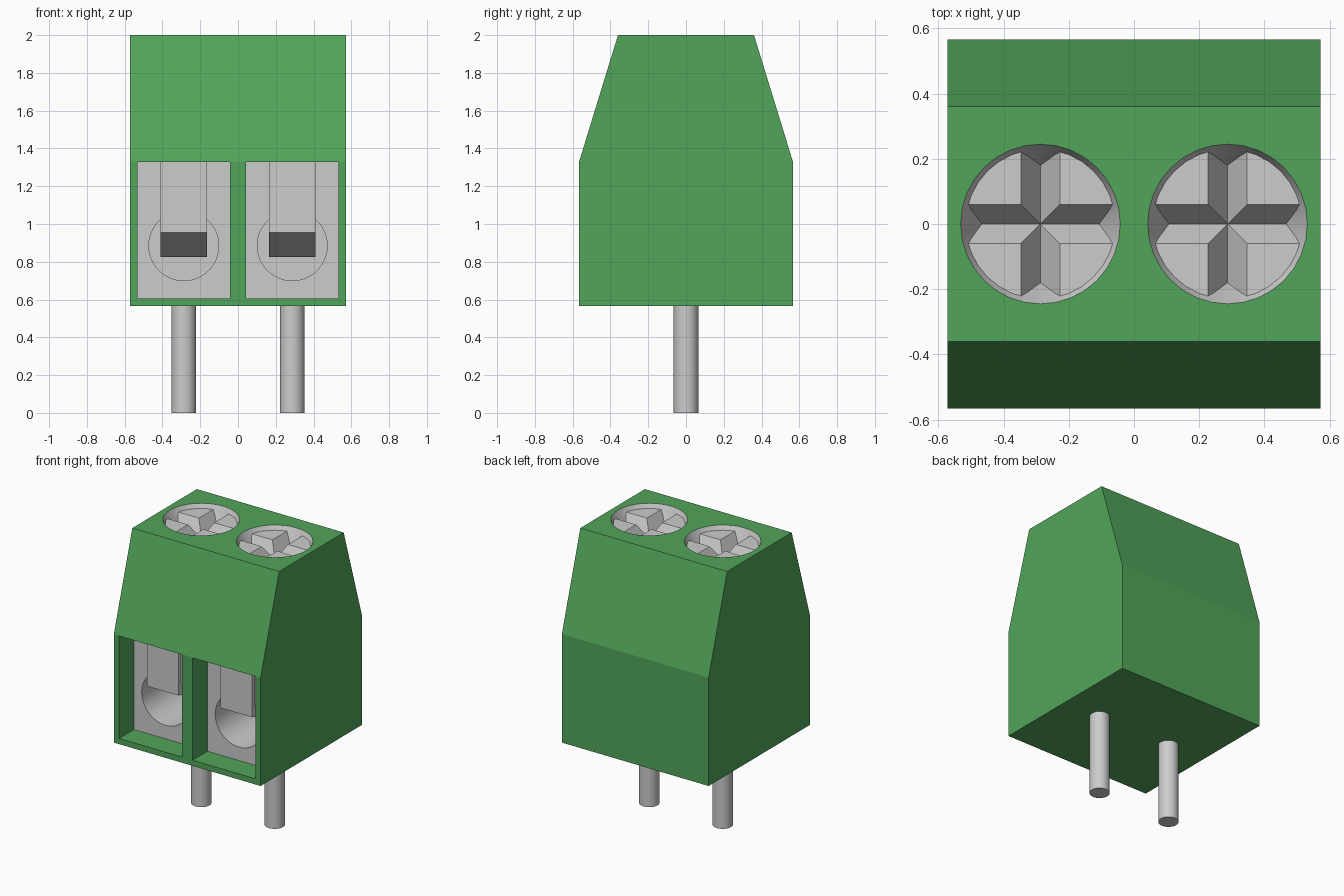
import bpy, bmesh, math

cube = bpy.data.objects.get("Cube")
if cube:
    bpy.data.objects.remove(cube, do_unlink=True)


def material(name, rgb):
    m = bpy.data.materials.new(name)
    m.use_nodes = True
    m.diffuse_color = (*rgb, 1)
    m.node_tree.nodes["Principled BSDF"].inputs["Base Color"].default_value = (*rgb, 1)
    return m


GREEN = material("green plastic", (0.084, 0.376, 0.102))
METAL = material("grey metal", (0.604, 0.604, 0.604))


def finish(name, bm, mat=None):
    bmesh.ops.recalc_face_normals(bm, faces=bm.faces)
    mesh = bpy.data.meshes.new(name)
    bm.to_mesh(mesh)
    bm.free()
    ob = bpy.data.objects.new(name, mesh)
    bpy.context.collection.objects.link(ob)
    if mat:
        mesh.materials.append(mat)
    return ob


def loft(name, lower, upper, mat=None):
    """Solid between two rings of points with equal counts."""
    bm = bmesh.new()
    a = [bm.verts.new(p) for p in lower]
    b = [bm.verts.new(p) for p in upper]
    bm.faces.new(a)
    bm.faces.new(b)
    n = len(a)
    for i in range(n):
        j = (i + 1) % n
        bm.faces.new((a[i], a[j], b[j], b[i]))
    return finish(name, bm, mat)


def side_prism(name, profile, x0, x1, mat=None):
    """Extrude a (y, z) profile along x."""
    return loft(name, [(x0, y, z) for y, z in profile],
                [(x1, y, z) for y, z in profile], mat)


def box(name, x0, x1, y0, y1, z0, z1, mat=None):
    return side_prism(name, [(y0, z0), (y1, z0), (y1, z1), (y0, z1)], x0, x1, mat)


def ring(r, n=32):
    return [(r * math.cos(math.tau * i / n), r * math.sin(math.tau * i / n)) for i in range(n)]


def upright_cylinder(name, x, r, z0, z1, mat=None):
    return loft(name, [(x + u, v, z0) for u, v in ring(r)],
                [(x + u, v, z1) for u, v in ring(r)], mat)


def cut(ob, cutter):
    mod = ob.modifiers.new("cut", 'BOOLEAN')
    mod.operation = 'DIFFERENCE'
    mod.solver = 'EXACT'
    mod.object = cutter
    cutter.hide_render = True
    activate(ob)
    bpy.ops.object.modifier_apply(modifier=mod.name)
    bpy.data.objects.remove(cutter, do_unlink=True)


def activate(ob):
    bpy.ops.object.select_all(action='DESELECT')
    ob.select_set(True)
    bpy.context.view_layer.objects.active = ob


def smooth(ob):
    activate(ob)
    bpy.ops.object.shade_smooth_by_angle(angle=math.radians(30))


PITCH = 0.287                     # half spacing of the two poles
POCKET_Z0, POCKET_Z1 = 0.605, 1.328
BLOCK_FRONT, BLOCK_BACK = -0.40, 0.20
SCREW_R, VALLEY_R = 0.245, 0.18   # recess radius at the top and at the groove bottom
VALLEY_Z, HEAD_Z, TOP = 1.87, 1.97, 2.0
GROOVE = 0.06                     # half width of the cross grooves

# Housing with sloped shoulders
body = side_prism("housing", [(-0.566, 0.565), (0.566, 0.565), (0.566, 1.33),
                              (0.36, TOP), (-0.36, TOP), (-0.566, 1.33)],
                  -0.573, 0.573, GREEN)

for side, x in (("right", -PITCH), ("left", PITCH)):
    # Wire pocket and screw hole in the housing
    cut(body, box("pocket_cutter", x - 0.245, x + 0.245, -0.8, BLOCK_BACK,
                  POCKET_Z0, POCKET_Z1))
    cut(body, upright_cylinder("screw_cutter", x, SCREW_R, 1.84, 2.1))

    # Clamp block with a round wire hole
    block = box(side + "_clamp_block", x - 0.245, x + 0.245, BLOCK_FRONT, BLOCK_BACK,
                POCKET_Z0, POCKET_Z1, METAL)
    hole = [(x + u, v + 0.885) for u, v in ring(0.185, 48)]
    cut(block, loft("wire_hole_cutter", [(u, -0.7, v) for u, v in hole],
                    [(u, 0.05, v) for u, v in hole]))
    smooth(block)

    # Pressure tab, sloping down into the wire hole
    side_prism(side + "_pressure_tab", [(-0.43, POCKET_Z1), (-0.43, 0.955),
                                        (0.0, 0.825), (0.0, POCKET_Z1)],
               x - 0.122, x + 0.122, METAL)

    # Screw recess: a revolved shallow cup with a conical wall
    bm = bmesh.new()
    profile = [(SCREW_R, 1.845), (SCREW_R, TOP), (VALLEY_R, VALLEY_Z)]
    rings = [[bm.verts.new((x + u, v, z)) for u, v in ring(r)] for r, z in profile]
    for a, b in zip(rings, rings[1:]):
        for i in range(32):
            j = (i + 1) % 32
            bm.faces.new((a[i], a[j], b[j], b[i]))
    bm.faces.new(rings[0])
    bm.faces.new(rings[-1])
    smooth(finish(side + "_screw_recess", bm, METAL))

    # Four raised quarters leave a V-shaped cross between them
    r = 0.232
    t0 = math.asin(GROOVE / r)
    for q in range(4):
        def quarter(inner, start, z):
            pts = [(inner, inner)]
            for i in range(9):
                t = start + (math.pi / 2 - 2 * start) * i / 8
                pts.append((r * math.cos(t), r * math.sin(t)))
            c, s = math.cos(q * math.pi / 2), math.sin(q * math.pi / 2)
            return [(x + c * u - s * v, s * u + c * v, z) for u, v in pts]
        loft(f"{side}_screw_quarter_{q + 1}", quarter(0, 0, VALLEY_Z),
             quarter(GROOVE, t0, HEAD_Z), METAL)

    # Solder pin
    smooth(upright_cylinder(side + "_pin", x, 0.065, 0.0, 0.58, METAL))
